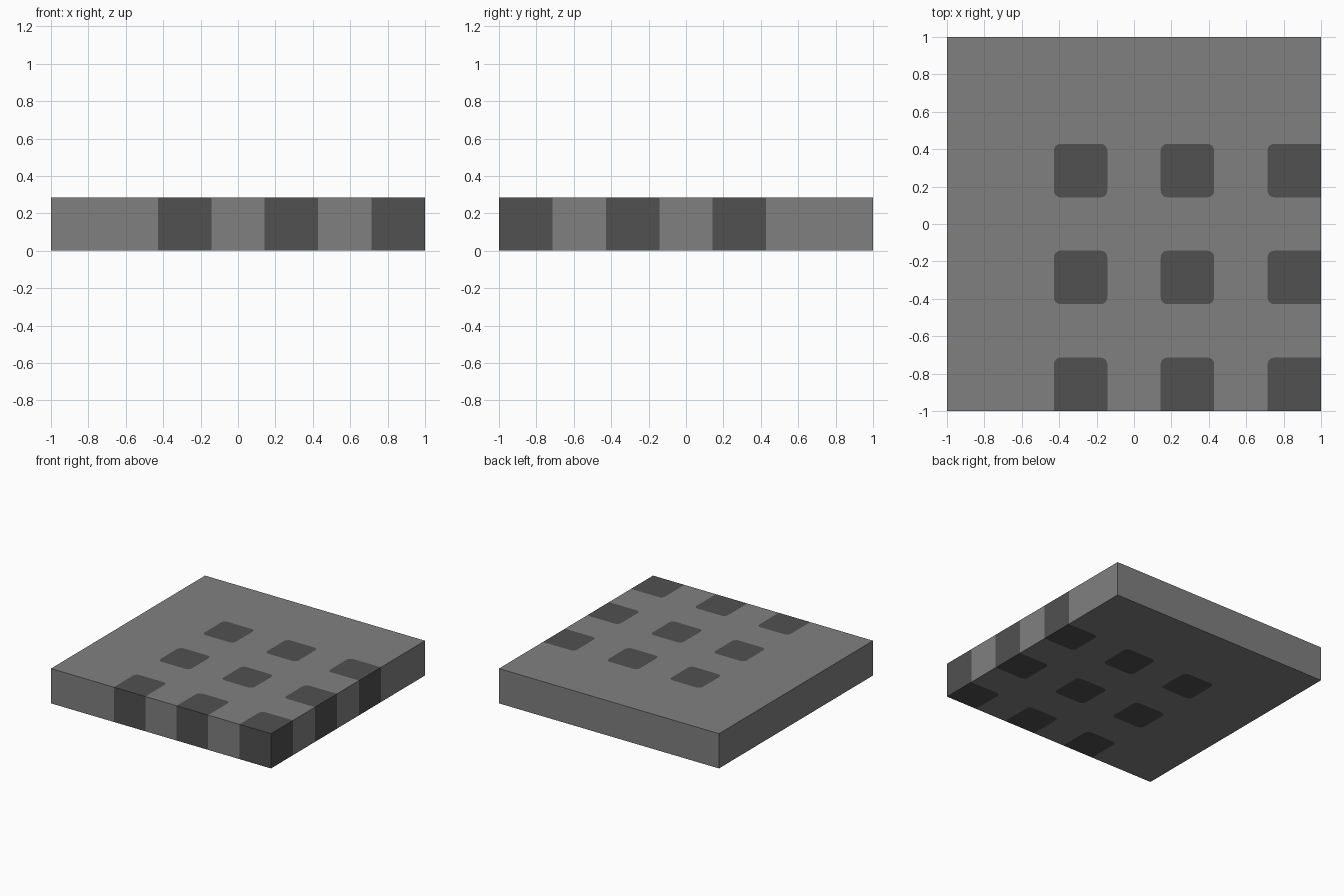
import bpy, bmesh, math
from mathutils import Vector
from mathutils.geometry import delaunay_2d_cdt

if "Cube" in bpy.data.objects:
    bpy.data.objects.remove(bpy.data.objects["Cube"])

U = 2 / 7            # module: patch size, gap size and slab thickness
RADIUS = 0.035       # rounded patch corners
STEPS = 4


def flat_material(name, value):
    mat = bpy.data.materials.new(name)
    mat.diffuse_color = (value, value, value, 1)
    mat.use_nodes = True
    mat.node_tree.nodes["Principled BSDF"].inputs["Base Color"].default_value = mat.diffuse_color
    return mat


def patch_outline(cx, cy):
    """Square outline, rounded except where a corner lies on the slab border."""
    pts = []
    for i, (sx, sy) in enumerate(((1, 1), (-1, 1), (-1, -1), (1, -1))):
        x, y = cx + sx * U / 2, cy + sy * U / 2
        if x > 0.999 or y < -0.999:
            pts.append(Vector((x, y)))
            continue
        ox, oy = x - sx * RADIUS, y - sy * RADIUS
        for k in range(STEPS + 1):
            a = math.pi / 2 * (i + k / STEPS)
            pts.append(Vector((ox + RADIUS * math.cos(a), oy + RADIUS * math.sin(a))))
    return pts


# Plan drawing: slab outline plus a 3 x 3 set of patches
verts = [Vector(p) for p in ((-1, -1), (1, -1), (1, 1), (-1, 1))]
loops = [[0, 1, 2, 3]]
for i in range(3):
    for j in range(3):
        outline = patch_outline(-U + 2 * U * i, U - 2 * U * j)
        loops.append(list(range(len(verts), len(verts) + len(outline))))
        verts += outline
plan_verts, _, plan_faces, _, _, origins = delaunay_2d_cdt(verts, [], loops, 1, 1e-5)

# Top and bottom skins, patch faces get the dark material
bm = bmesh.new()
low = [bm.verts.new((v.x, v.y, 0)) for v in plan_verts]
high = [bm.verts.new((v.x, v.y, U)) for v in plan_verts]
for face, src in zip(plan_faces, origins):
    dark = int(any(s > 0 for s in src))
    for ring in (low, high):
        bm.faces.new([ring[k] for k in face]).material_index = dark

# Side walls, carrying the patch colour down the edge
bm.verts.index_update()
n = len(low)
for e in [e for e in bm.edges if e.is_boundary and e.verts[0].index < n]:
    a, b = (v.index for v in e.verts)
    dark = e.link_faces[0].material_index
    bm.faces.new((low[a], low[b], high[b], high[a])).material_index = dark
bmesh.ops.recalc_face_normals(bm, faces=bm.faces)

mesh = bpy.data.meshes.new("patterned_slab")
bm.to_mesh(mesh)
bm.free()
mesh.materials.append(flat_material("mid grey", 0.216))
mesh.materials.append(flat_material("dark grey", 0.082))
slab = bpy.data.objects.new("patterned_slab", mesh)
bpy.context.collection.objects.link(slab)
